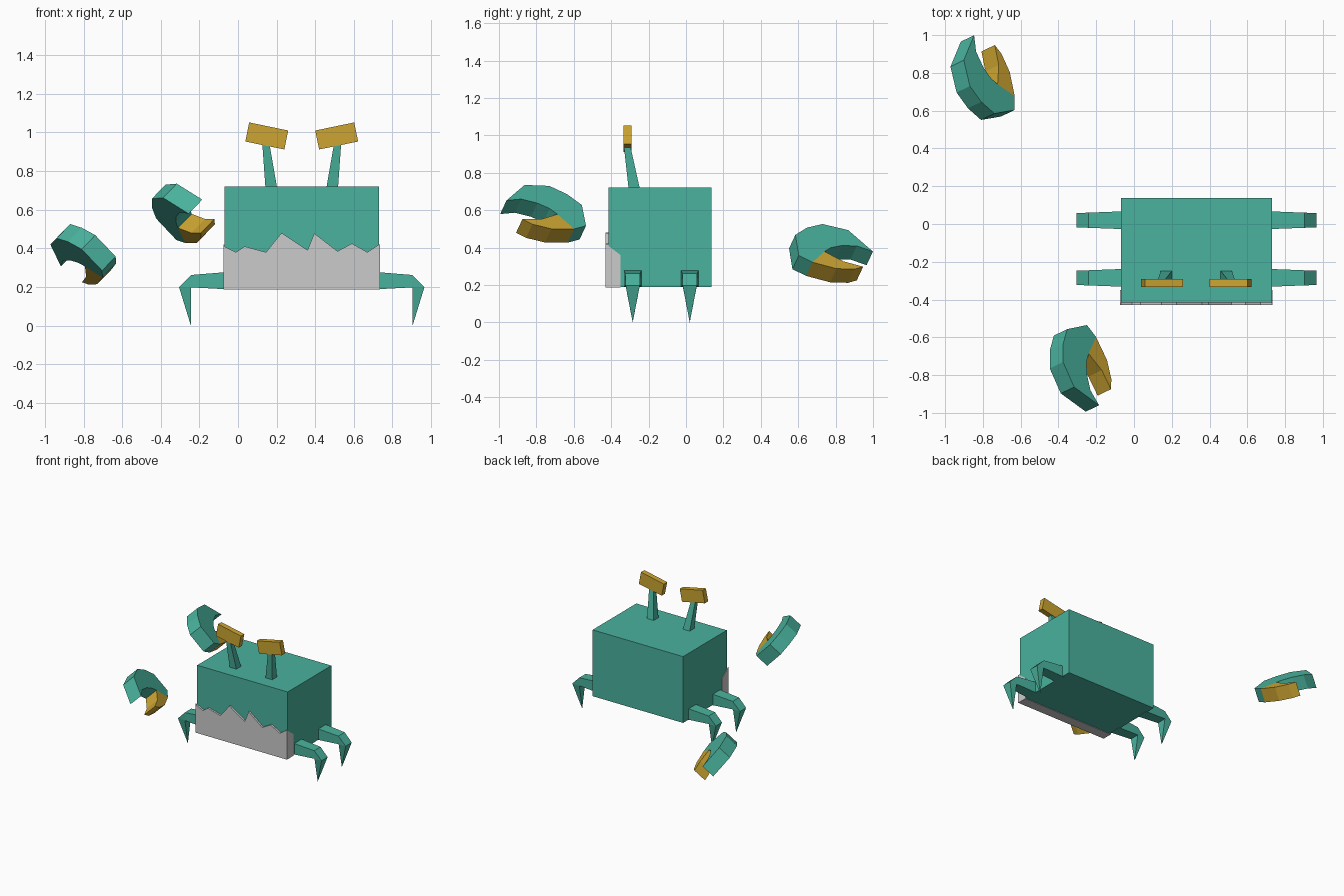
import bpy, bmesh
from mathutils import Vector

if "Cube" in bpy.data.objects:
    bpy.data.objects.remove(bpy.data.objects["Cube"])

MID = 0.33  # x of the body's symmetry plane


def material(name, rgb):
    m = bpy.data.materials.new(name)
    m.diffuse_color = (*rgb, 1)
    m.use_nodes = True
    m.node_tree.nodes["Principled BSDF"].inputs["Base Color"].default_value = m.diffuse_color
    return m


TEAL = material("teal_shell", (0.067, 0.445, 0.337))
GOLD = material("gold", (0.61, 0.376, 0.032))
GREY = material("light_grey", (0.60, 0.60, 0.60))


def loft(name, mat, rings):
    """Solid through rings of equal length; a one-point last ring makes a tip."""
    bm = bmesh.new()
    rows = [[bm.verts.new(p) for p in r] for r in rings]
    for a, b in zip(rows, rows[1:]):
        n = len(a)
        for i in range(n):
            j = (i + 1) % n
            bm.faces.new((a[i], a[j], b[0]) if len(b) == 1 else (a[i], a[j], b[j], b[i]))
    bm.faces.new(rows[0][::-1])
    if len(rows[-1]) > 2:
        bm.faces.new(rows[-1])
    bmesh.ops.recalc_face_normals(bm, faces=bm.faces)
    me = bpy.data.meshes.new(name)
    bm.to_mesh(me)
    bm.free()
    me.materials.append(mat)
    ob = bpy.data.objects.new(name, me)
    bpy.context.collection.objects.link(ob)
    return ob


def prism(name, mat, pts, offset):
    o = Vector(offset)
    return loft(name, mat, [pts, [Vector(p) + o for p in pts]])


def rect(x0, x1, y0, y1, z):
    return [(x0, y0, z), (x1, y0, z), (x1, y1, z), (x0, y1, z)]


# Body box
prism("body", TEAL, rect(-0.07, 0.73, -0.415, 0.137, 0.19), (0, 0, 0.53))

# Jagged front plate, wrapping a little around the sides and underneath
zigzag = [(-0.07, 0.41), (-0.01, 0.38), (0.035, 0.41), (0.145, 0.38), (0.225, 0.48), (0.36, 0.39),
          (0.395, 0.478), (0.515, 0.385), (0.59, 0.425), (0.67, 0.38), (0.73, 0.42)]
front = [(-0.07, 0.186)] + zigzag + [(0.73, 0.186)]
prism("jaw_front", GREY, [(x, -0.43, z) for x, z in front], (0, 0.015, 0))
prism("jaw_bottom", GREY, rect(-0.07, 0.73, -0.43, -0.35, 0.186), (0, 0, 0.005))
side = [(-0.43, 0.186), (-0.35, 0.186), (-0.35, 0.36), (-0.43, 0.42)]
for s in (-1, 1):
    prism("jaw_side", GREY, [(MID + s * 0.4, y, z) for y, z in side], (s * 0.004, 0, 0))

for s, label in ((-1, "left"), (1, "right")):
    # Legs: tapered arm, bent knee, pointed foot
    for yc, place in ((-0.285, "front"), (0.02, "back")):
        def ring(x_top, z_top, x_bot, z_bot, h):
            return [(MID + s * x_top, yc - h, z_top), (MID + s * x_top, yc + h, z_top),
                    (MID + s * x_bot, yc + h, z_bot), (MID + s * x_bot, yc - h, z_bot)]
        loft(f"{place}_{label}_leg", TEAL, [
            ring(0.39, 0.277, 0.39, 0.188, 0.047),
            ring(0.572, 0.262, 0.572, 0.198, 0.040),
            ring(0.635, 0.198, 0.573, 0.196, 0.038),
            [(MID + s * 0.574, yc, 0.0)]])

    # Eye stalk leaning outward and forward
    bx = sorted((MID + s * 0.128, MID + s * 0.188))
    tx = sorted((MID + s * 0.167, MID + s * 0.204))
    loft(f"{label}_eye_stalk", TEAL, [rect(*bx, -0.307, -0.247, 0.715),
                                      rect(*tx, -0.332, -0.297, 0.94)])
    # Tilted eye block
    eye = [(0.272, 1.052), (0.07, 1.01), (0.09, 0.912), (0.292, 0.953)]
    prism(f"{label}_eye", GOLD, [(MID + s * x, -0.334, z) for x, z in eye], (0, 0.042, 0))

# Claws: flat curved pincers lying in one tilted plane, mirrored along its length
U = Vector((-0.317, 0.939, -0.131)).normalized()
V = Vector((-0.683, -0.13, 0.72))
V = (V - U * V.dot(U)).normalized()
T = V.cross(U).normalized() * 0.107

upper = [(0.06, -0.035), (0.141, -0.13), (0.214, -0.093), (0.212, 0.061), (0.137, 0.128),
         (0.042, 0.172), (-0.101, 0.153), (-0.223, 0.016), (-0.135, 0.042), (-0.046, 0.028),
         (0.02, 0.0)]
lower = [(0.06, -0.035), (-0.04, -0.09), (-0.15, -0.11), (-0.097, -0.138), (0.008, -0.153),
         (0.141, -0.13)]
for label, flip, centre in (("front", 1, (-0.28, -0.765, 0.575)), ("back", -1, (-0.80, 0.775, 0.36))):
    c = Vector(centre)
    for part, mat, outline in (("upper", TEAL, upper), ("lower", GOLD, lower)):
        prism(f"{label}_claw_{part}", mat,
              [c + U * (a * flip) + V * b - T / 2 for a, b in outline], T)
